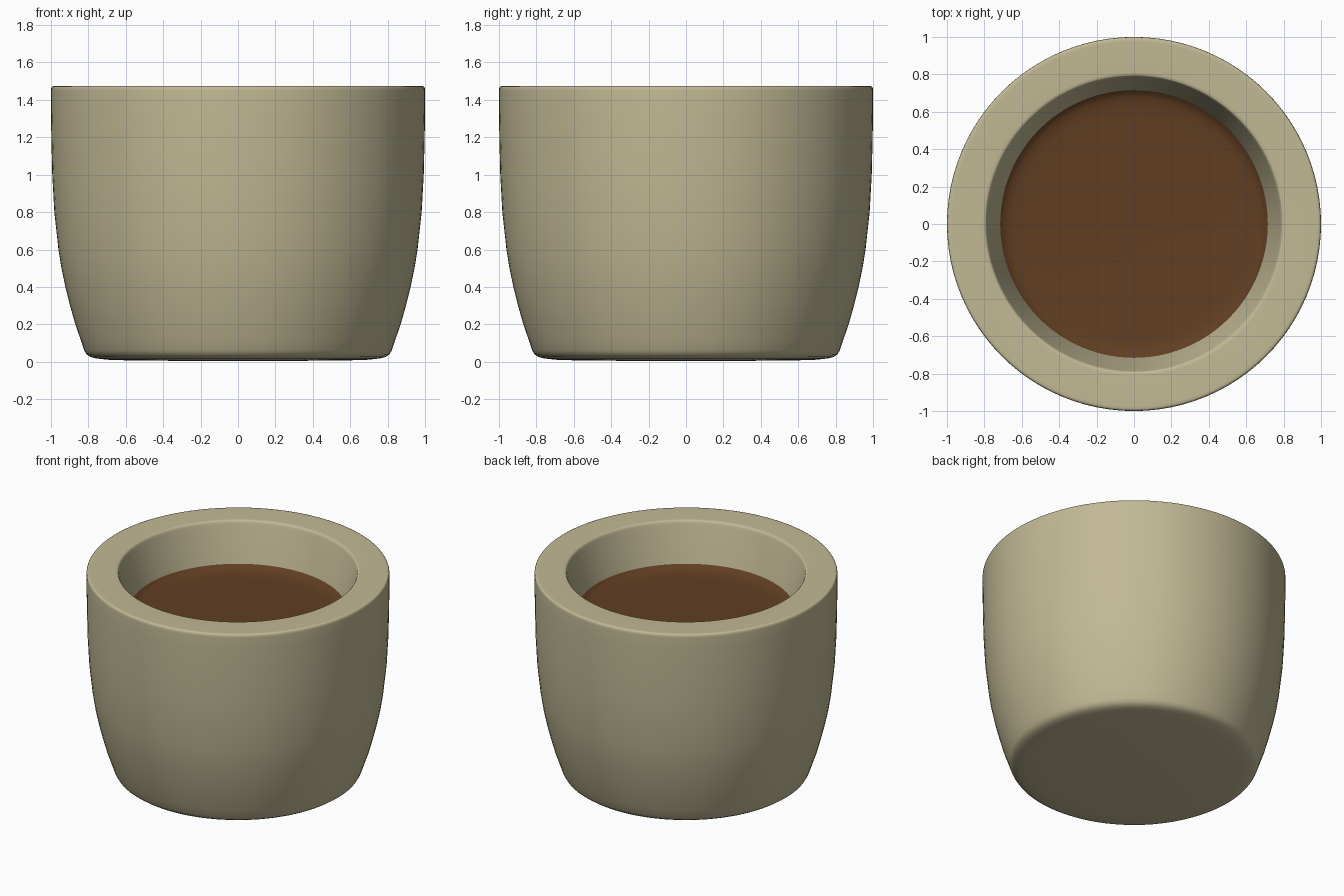
import bpy, bmesh, math

if "Cube" in bpy.data.objects:
    bpy.data.objects.remove(bpy.data.objects["Cube"])

SEGMENTS = 96


def material(name, rgb):
    m = bpy.data.materials.new(name)
    m.diffuse_color = (*rgb, 1.0)
    m.use_nodes = True
    m.node_tree.nodes["Principled BSDF"].inputs["Base Color"].default_value = m.diffuse_color
    return m


def lathe(name, profile, mat, angle=50):
    """Spin a (radius, z) profile around the z axis into a smooth solid."""
    bm = bmesh.new()
    verts = [bm.verts.new((r, 0, z)) for r, z in profile]
    edges = [bm.edges.new(pair) for pair in zip(verts, verts[1:])]
    bmesh.ops.spin(bm, geom=verts + edges, cent=(0, 0, 0), axis=(0, 0, 1),
                   angle=2 * math.pi, steps=SEGMENTS, use_duplicate=False)
    bmesh.ops.remove_doubles(bm, verts=bm.verts[:], dist=1e-4)
    bmesh.ops.recalc_face_normals(bm, faces=bm.faces[:])
    mesh = bpy.data.meshes.new(name)
    bm.to_mesh(mesh)
    bm.free()
    mesh.materials.append(mat)
    ob = bpy.data.objects.new(name, mesh)
    bpy.context.collection.objects.link(ob)
    bpy.context.view_layer.objects.active = ob
    ob.select_set(True)
    bpy.ops.object.shade_smooth_by_angle(angle=math.radians(angle))
    ob.select_set(False)
    return ob


clay = material("pale_clay", (0.535, 0.485, 0.30))
earth = material("brown_soil", (0.118, 0.048, 0.016))

# Pot: underside, rounded foot, curved wall, flat rim, tapered inside
lathe("pot", [
    (0, 0.004), (0.55, 0.006), (0.70, 0.011), (0.76, 0.018), (0.79, 0.026),
    (0.81, 0.04), (0.822, 0.06), (0.842, 0.12), (0.87, 0.2), (0.898, 0.3),
    (0.923, 0.4), (0.944, 0.5), (0.96, 0.6), (0.982, 0.8), (0.993, 1.0),
    (0.998, 1.2), (1.0, 1.35), (1.0, 1.45), (0.999, 1.464), (0.995, 1.471),
    (0.988, 1.474), (0.975, 1.474), (0.81, 1.474), (0.797, 1.473),
    (0.791, 1.468), (0.787, 1.458), (0.783, 1.445), (0.745, 1.30),
    (0.715, 1.19), (0.66, 0.95), (0.60, 0.60), (0.50, 0.2), (0, 0.2)], clay)

# Soil: shallow disc whose edge curls up where it meets the wall
lathe("soil", [
    (0, 1.10), (0.68, 1.10), (0.716, 1.192), (0.70, 1.177), (0.68, 1.167),
    (0.65, 1.160), (0.60, 1.156), (0.52, 1.155), (0, 1.155)], earth)
